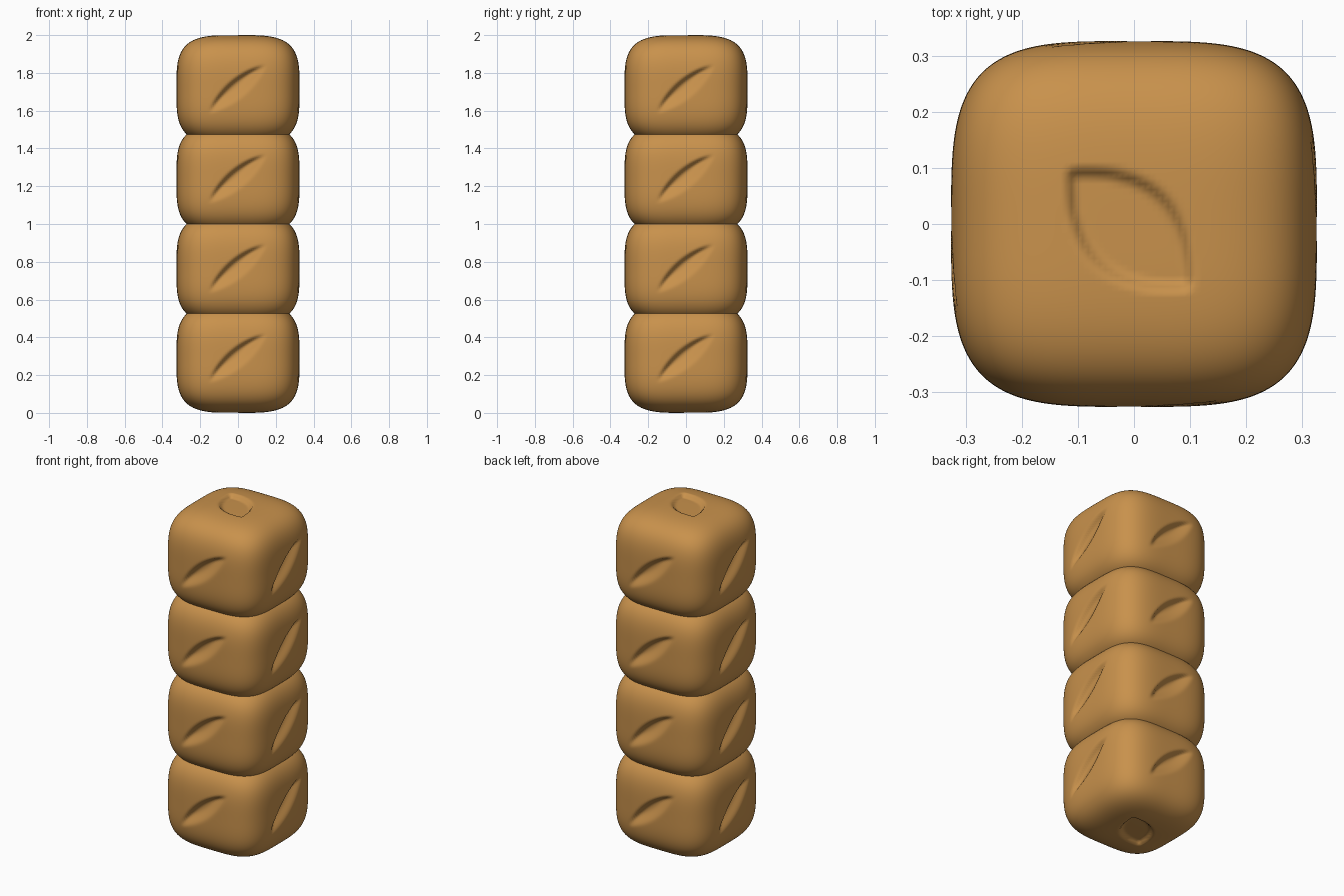
import bpy, bmesh, math
from mathutils import Vector

if "Cube" in bpy.data.objects:
    bpy.data.objects.remove(bpy.data.objects["Cube"])

HALF = Vector((0.326, 0.326, 0.2875))   # half sizes of one block
POWER = 3.7                             # squareness of the rounded block
SPACING = 0.475

mat = bpy.data.materials.new("warm caramel brown")
mat.diffuse_color = (0.58, 0.285, 0.072, 1)
mat.use_nodes = True
mat.node_tree.nodes["Principled BSDF"].inputs["Base Color"].default_value = mat.diffuse_color


def smooth(x):
    x = max(0.0, min(1.0, x))
    return x * x * (3 - 2 * x)


def leaf(u, v, angle, length, width, depth, wall_a, wall_b):
    """Depth of a leaf-shaped hollow, with a separate wall softness per side."""
    t = u * math.cos(angle) + v * math.sin(angle)
    s = -u * math.sin(angle) + v * math.cos(angle)
    w = width * (1 - min(1.0, abs(t) / length) ** 2)
    if abs(s) >= w:
        return 0.0
    return depth * smooth((w - s) / wall_a) * smooth((w + s) / wall_b)


# Rounded block: dense cube pushed out to a superellipsoid
bm = bmesh.new()
bmesh.ops.create_cube(bm, size=2)
bmesh.ops.subdivide_edges(bm, edges=bm.edges[:], cuts=63, use_grid_fill=True)
up = Vector((0, 0, 1))
for vert in bm.verts:
    c = vert.co.copy()
    axis = max(range(3), key=lambda i: abs(c[i]))
    n = Vector((0, 0, 0))
    n[axis] = math.copysign(1, c[axis])
    norm = sum(abs(k) ** POWER for k in c) ** (1 / POWER)
    p = Vector([c[i] / norm * HALF[i] for i in range(3)])
    # Carved leaf on every face
    if axis == 2:
        d = leaf(p.x + 0.008, n.z * p.y + 0.01, math.radians(-44),
                 0.158, 0.094, 0.022, 0.026, 0.026)
    else:
        right = up.cross(n)
        d = leaf(p.dot(right) + 0.003, p.z - 0.003, math.radians(40),
                 0.218, 0.056, 0.032, 0.028, 0.075)
    vert.co = p - n * d
bmesh.ops.recalc_face_normals(bm, faces=bm.faces[:])
for f in bm.faces:
    f.smooth = True
mesh = bpy.data.meshes.new("carved_block")
bm.to_mesh(mesh)
bm.free()
mesh.materials.append(mat)

# Stack of four blocks
for i in range(4):
    block = bpy.data.objects.new(f"stacked_block_{i + 1}", mesh)
    block.location.z = HALF.z + i * SPACING
    bpy.context.collection.objects.link(block)
